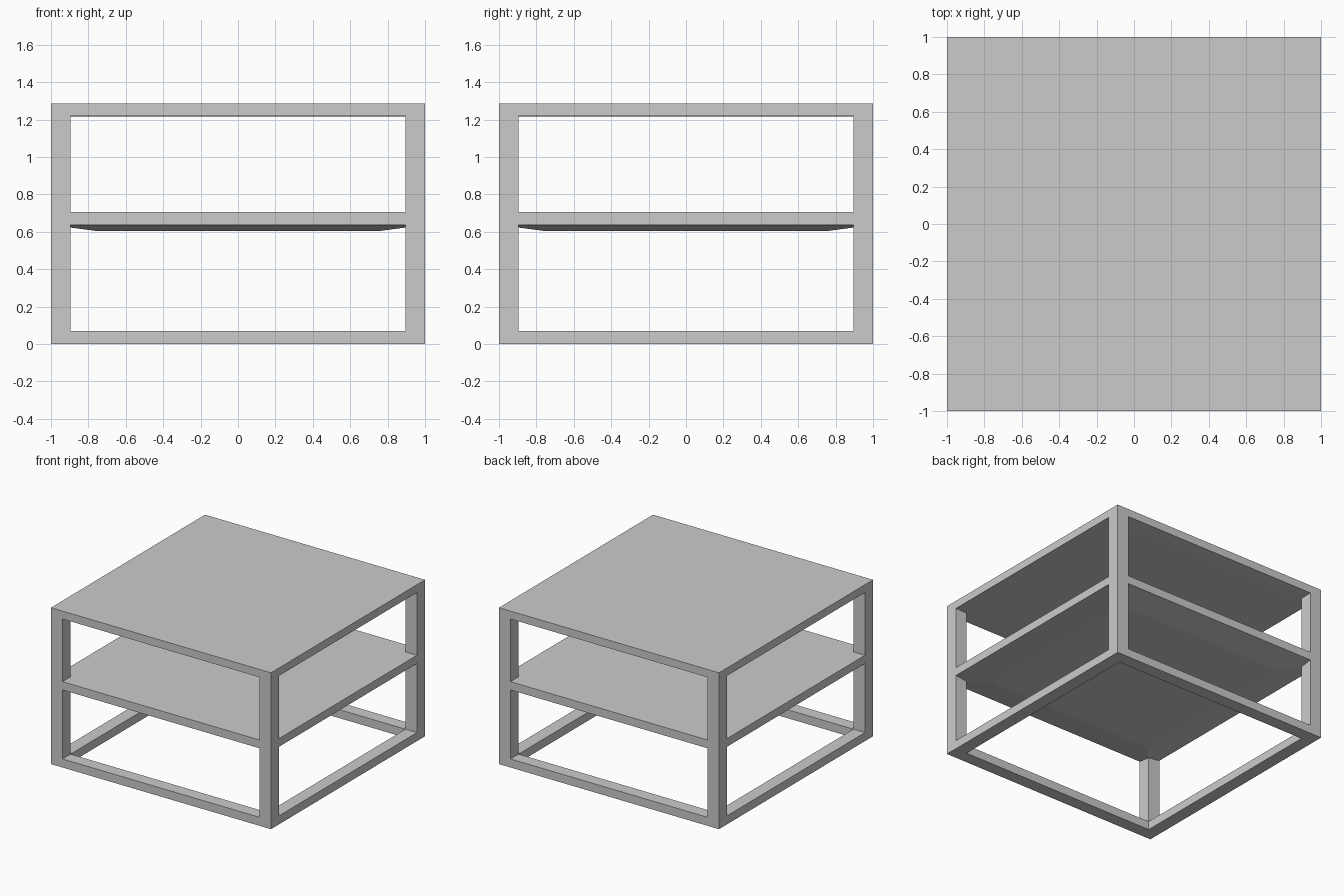
import bpy
import bmesh

cube = bpy.data.objects.get("Cube")
if cube:
    bpy.data.objects.remove(cube, do_unlink=True)

# Single grey finish
grey = bpy.data.materials.new("light_grey")
grey.use_nodes = True
colour = (0.6, 0.6, 0.6, 1)
grey.diffuse_color = colour
grey.node_tree.nodes["Principled BSDF"].inputs["Base Color"].default_value = colour

HALF = 1.0      # half the outer width
BAR = 0.105     # post and rail width
RAIL_TOP = 0.07
SHELF_LOW, SHELF_TOP = 0.637, 0.705
TOP_LOW, TOP = 1.22, 1.285


def finish(name, bm):
    mesh = bpy.data.meshes.new(name)
    bmesh.ops.recalc_face_normals(bm, faces=bm.faces)
    bm.to_mesh(mesh)
    bm.free()
    mesh.materials.append(grey)
    obj = bpy.data.objects.new(name, mesh)
    bpy.context.collection.objects.link(obj)
    return obj


def box(name, x0, x1, y0, y1, z0, z1):
    bm = bmesh.new()
    bmesh.ops.create_cube(bm, size=1)
    for v in bm.verts:
        v.co.x = x1 if v.co.x > 0 else x0
        v.co.y = y1 if v.co.y > 0 else y0
        v.co.z = z1 if v.co.z > 0 else z0
    return finish(name, bm)


def panel(name, z0, z1, inner, drop):
    """Square slab whose underside slopes down to a flat centre."""
    bm = bmesh.new()
    rings = []
    for half, z in ((HALF, z1), (HALF, z0), (inner, z0 - drop)):
        rings.append([bm.verts.new((sx * half, sy * half, z))
                      for sx, sy in ((-1, -1), (1, -1), (1, 1), (-1, 1))])
    for upper, lower in zip(rings, rings[1:]):
        for i in range(4):
            j = (i + 1) % 4
            bm.faces.new((upper[i], upper[j], lower[j], lower[i]))
    bm.faces.new(rings[0])
    bm.faces.new(rings[-1])
    return finish(name, bm)


# Table top and middle shelf
panel("table_top", TOP_LOW, TOP, 0.86, 0.004)
panel("middle_shelf", SHELF_LOW, SHELF_TOP, 0.76, 0.032)

# Corner posts, below and above the shelf
for x_name, x in (("right", -HALF), ("left", HALF - BAR)):
    for y_name, y in (("front", -HALF), ("back", HALF - BAR)):
        for level, z0, z1 in (("lower", RAIL_TOP, SHELF_LOW),
                              ("upper", SHELF_TOP, TOP_LOW)):
            box(f"{level}_{y_name}_{x_name}_post",
                x, x + BAR, y, y + BAR, z0, z1)

# Open base frame
inside = HALF - BAR
for name, y in (("front", -HALF), ("back", inside)):
    box(f"{name}_base_rail", -HALF, HALF, y, y + BAR, 0, RAIL_TOP)
for name, x in (("right", -HALF), ("left", inside)):
    box(f"{name}_base_rail", x, x + BAR, -inside, inside, 0, RAIL_TOP)
